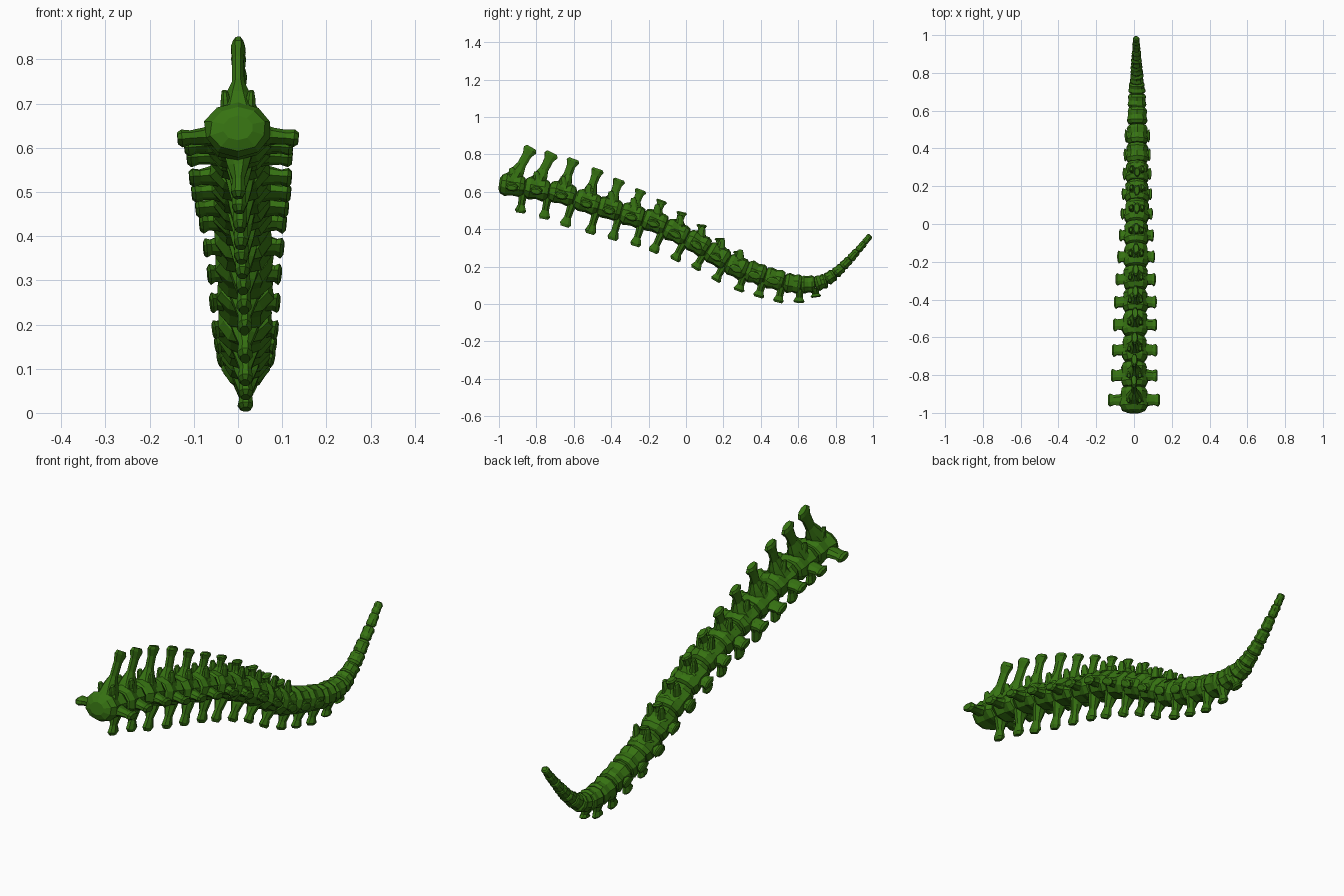
import bpy, bmesh, math, random
from mathutils import Vector

random.seed(4)
cube = bpy.data.objects.get("Cube")
if cube:
    bpy.data.objects.remove(cube)

green = bpy.data.materials.new("bone green")
green.use_nodes = True
colour = (0.037, 0.17, 0.006, 1)
green.diffuse_color = colour
green.node_tree.nodes["Principled BSDF"].inputs["Base Color"].default_value = colour

X = Vector((1, 0, 0))


def lerp(keys, t):
    """Piecewise linear value from (position, value) keys."""
    if t <= keys[0][0]:
        return keys[0][1]
    for (a, u), (b, v) in zip(keys, keys[1:]):
        if t <= b:
            return u + (v - u) * (t - a) / (b - a)
    return keys[-1][1]


def loft(bm, rings, a, b, sides, jitter=0.0):
    """Skin rings of (centre, half size along a, half size along b) and cap both ends."""
    loops = []
    for centre, ra, rb in rings:
        loop = []
        for k in range(sides):
            ang = 2 * math.pi * (k + 0.5) / sides
            s = 1 + random.uniform(-jitter, jitter)
            loop.append(bm.verts.new(centre + a * (ra * s * math.cos(ang)) + b * (rb * s * math.sin(ang))))
        loops.append(loop)
    for p, q in zip(loops, loops[1:]):
        for k in range(sides):
            n = (k + 1) % sides
            bm.faces.new((p[k], p[n], q[n], q[k]))
    bm.faces.new(loops[0][::-1])
    bm.faces.new(loops[-1])


def finish(bm, name):
    bmesh.ops.recalc_face_normals(bm, faces=bm.faces)
    mesh = bpy.data.meshes.new(name)
    bm.to_mesh(mesh)
    bm.free()
    mesh.materials.append(green)
    bpy.context.collection.objects.link(bpy.data.objects.new(name, mesh))


def limb(bm, start, end, profile, side):
    """Tapered prong; profile holds (fraction, half width, half depth)."""
    axis = (end - start).normalized()
    depth = axis.cross(side).normalized()
    rings = [(start.lerp(end, f), w, d) for f, w, d in profile]
    loft(bm, rings, side, depth, 8, 0.06)


# Vertebra centres along the S-shaped tail
path = [(-.93, .635), (-.80, .615), (-.665, .59), (-.53, .545), (-.41, .51), (-.29, .475),
        (-.17, .44), (-.055, .385), (.06, .325), (.165, .26), (.27, .20), (.37, .165),
        (.47, .135), (.57, .11), (.65, .105), (.72, .115), (.77, .143), (.815, .178),
        (.855, .217), (.895, .26), (.935, .305), (.968, .345)]
sway = [(-.9, 0), (.1, .015), (.5, .018), (1, .011)]
width = [(-.9, .078), (-.7, .07), (.1, .068), (.5, .059), (.7, .05), (.77, .038), (.9, .026), (1, .016)]
height = [(-.9, .062), (.4, .061), (.6, .054), (.72, .042), (.8, .031), (.9, .023), (1, .015)]

# Lengths of the bony processes, by vertebra number
spine_back = [(0, .105), (2, .065), (5, .05), (8, .025), (10, .005)]
spine_up = [(0, .202), (3, .178), (6, .115), (8, .10), (10, .085)]
wing_reach = [(0, .137), (1, .123), (4, .112), (6, .098), (8, .083), (12, .064)]
chevron_drop = [(0, .14), (2, .162), (6, .152), (8, .125), (12, .118), (13, .102), (14, .075)]

points = [Vector((lerp(sway, y), y, z)) for y, z in path]
last = len(points) - 1

for i, c in enumerate(points):
    before, after = points[max(i - 1, 0)], points[min(i + 1, last)]
    along = after - before
    along.x = 0
    length = along.length / (2 if 0 < i < last else 1)
    along.normalize()
    up = X.cross(along)
    w, h = lerp(width, c.y), lerp(height, c.y)
    bm = bmesh.new()

    # Spool-shaped body with a domed front
    shape = [(-.53, .45), (-.44, .82), (-.25, 1), (.05, .87), (.32, .96), (.48, .82), (.56, .5)]
    loft(bm, [(c + along * (f * length), w * r, h * r) for f, r in shape], X, up, 10, 0.05)

    # Upright spine rising from a broad arch
    if i <= 10:
        tip = c + Vector((0, lerp(spine_back, i), lerp(spine_up, i)))
        base = c + up * (h * 0.55)
        thin = 1 - 0.03 * i
        limb(bm, base, tip, [(0, .052, .045), (.25, .03, .038 * thin), (.45, .015, .026 * thin),
                             (.75, .014, .028 * thin), (.92, .018, .041 * thin), (1, .013, .03 * thin)], X)
        # Paired joint prongs on the arch
        for s in (-1, 1):
            root = c + up * (h * 0.7) + X * (s * .026)
            end = c + up * (h + .03) + X * (s * .03) - along * .018
            limb(bm, root, end, [(0, .016, .024), (.7, .011, .018), (1, .007, .011)], X)

    # Side wings with knobbed ends
    if i <= 12:
        for s in (-1, 1):
            root = c + X * (s * w * 0.5) - up * .005
            end = c + X * (s * lerp(wing_reach, i)) - up * .014
            limb(bm, root, end, [(0, .05, .03), (.4, .032, .02), (.7, .029, .016),
                                 (.9, .037, .02), (1, .026, .013)], along)
    finish(bm, f"vertebra_{i + 1:02d}")

    # Chevron bone hanging below the joint
    if i <= 14:
        bm = bmesh.new()
        joint = (c + after) / 2 if i else c.lerp(after, 0.5)
        direction = (after - c).normalized()
        direction.x = 0
        down = direction.cross(X).normalized()
        drop = lerp(chevron_drop, i)
        limb(bm, joint + down * (h * 0.55), joint + down * drop,
             [(0, .036, .026), (.3, .026, .021), (.6, .015, .02), (.88, .018, .032), (1, .011, .023)], X)
        finish(bm, f"chevron_{i + 1:02d}")
